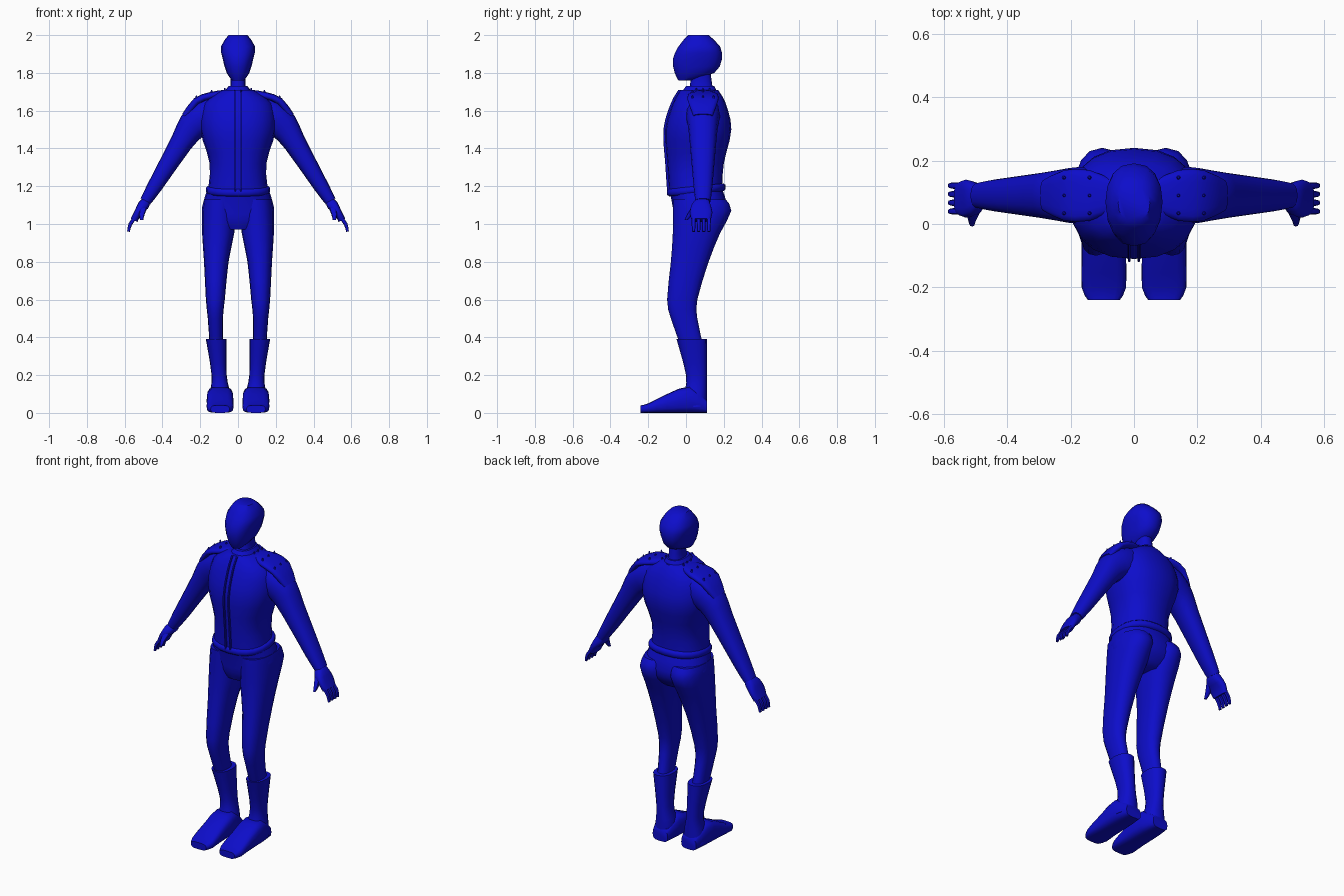
import bpy, bmesh, math
from mathutils import Vector

cube = bpy.data.objects.get("Cube")
if cube:
    bpy.data.objects.remove(cube)

blue = bpy.data.materials.new("deep_blue")
blue.use_nodes = True
colour = (.004, .004, .6, 1)
blue.diffuse_color = colour
blue.node_tree.nodes["Principled BSDF"].inputs["Base Color"].default_value = colour


def spline(a, b, c, d, t):
    """Smooth blend from b to c, guided by the neighbours a and d."""
    return b + (c - a) * (t / 2) + (a * 2 - b * 5 + c * 4 - d) * (t * t / 2) + (b * 3 - a - c * 3 + d) * (t ** 3 / 2)


def refine(rings, steps):
    """Insert smooth in-between rings."""
    result = []
    last = len(rings) - 1
    for i in range(last):
        near = [rings[max(0, min(last, i + k))] for k in (-1, 0, 1, 2)]
        for step in range(steps):
            result.append([spline(*parts, step / steps) for parts in zip(*near)])
    return result + [rings[last]]


def loft(name, rings, sides=16, power=.85, steps=2, mirror=False):
    """Skin rings of (centre, u, v), cap the ends and shade smooth."""
    rings = [[Vector(part) for part in ring] for ring in rings]
    bm = bmesh.new()
    loops = []
    for centre, u, v in refine(rings, steps):
        loop = []
        for i in range(sides):
            angle = math.tau * i / sides
            c, s = math.cos(angle), math.sin(angle)
            across = u * math.copysign(abs(c) ** power, c)
            along = v * math.copysign(abs(s) ** power, s)
            loop.append(bm.verts.new(centre + across + along))
        loops.append(loop)
    for low, high in zip(loops, loops[1:]):
        for i in range(sides):
            j = (i + 1) % sides
            bm.faces.new((low[i], low[j], high[j], high[i]))
    bm.faces.new(loops[0])
    bm.faces.new(loops[-1])
    bmesh.ops.recalc_face_normals(bm, faces=bm.faces)
    mesh = bpy.data.meshes.new(name)
    bm.to_mesh(mesh)
    bm.free()
    mesh.materials.append(blue)
    part = bpy.data.objects.new(name, mesh)
    bpy.context.collection.objects.link(part)
    bpy.ops.object.select_all(action='DESELECT')
    part.select_set(True)
    bpy.context.view_layer.objects.active = part
    bpy.ops.object.shade_smooth_by_angle(angle=math.radians(50))
    if mirror:
        part.modifiers.new("other_side", 'MIRROR')
    return part


def level(z, left, right, front, back):
    """Horizontal ring from its extents."""
    centre = ((left + right) / 2, (front + back) / 2, z)
    return centre, ((right - left) / 2, 0, 0), (0, (back - front) / 2, 0)


def column(name, rows, **options):
    """Central part from rows of height, half width, front and back."""
    return loft(name, [level(z, -w, w, front, back) for z, w, front, back in rows], **options)


def pillar(name, rows, **options):
    """Mirrored upright part from rows of extents."""
    return loft(name, [level(*row) for row in rows], mirror=True, **options)


def limb(name, rows, **options):
    """Mirrored part along a path of x, y, z, thickness and depth."""
    rings = []
    for i, (x, y, z, thick, deep) in enumerate(rows):
        before, after = rows[max(i - 1, 0)], rows[min(i + 1, len(rows) - 1)]
        way = Vector((after[0] - before[0], 0, after[2] - before[2])).normalized()
        rings.append(((x, y, z), (-way.z * thick, 0, way.x * thick), (0, deep, 0)))
    return loft(name, rings, mirror=True, **options)


# Head, neck and collar
column("head", [(1.76, .03, -.04, .03), (1.8, .06, -.06, .15), (1.87, .08, -.07, .19),
                (1.94, .09, -.04, .18), (2, .05, .01, .12)])
column("neck", [(1.68, .06, .01, .15), (1.73, .04, .02, .14), (1.8, .04, .03, .13)])
column("collar", [(1.69, .08, -.03, .17), (1.73, .05, 0, .15)], steps=1)

# Jacket body with a pair of raised zip edges
body = [(1.17, .16, -.09, .19), (1.32, .15, -.1, .2), (1.5, .2, -.11, .24),
        (1.64, .18, -.07, .21), (1.71, .08, -.03, .17)]
column("jacket_body", body, sides=20, steps=3)
pillar("zip_edges", [(z, .01, .02, front - .01, front + .02) for z, w, front, back in body],
       sides=8, power=.5, steps=3)

# Waistband, dipping at the front
waist = Vector((.16, -.09, .2))
band = []
for z, grow in ((1.16, 0), (1.17, .01), (1.19, .01), (1.2, 0)):
    band.append((z, waist.x + grow, waist.y - grow, waist.z + grow))
waistband = column("waistband", band, sides=20, steps=1)
for vertex in waistband.data.vertices:
    vertex.co.z += (vertex.co.y - .05) / 10

# Hips and trouser legs
column("hips", [(1.19, .16, -.09, .19), (1.09, .19, -.07, .22), (1.02, .18, -.06, .2),
                (.97, .1, -.04, .15)], sides=20)
pillar("legs", [(1.13, .01, .18, -.07, .21), (1.07, .01, .19, -.07, .24), (.95, .02, .19, -.07, .18),
                (.8, .05, .18, -.08, .12), (.6, .07, .17, -.1, .06), (.5, .08, .16, -.08, .06),
                (.36, .08, .15, -.03, .09)])

# Boots, with a flared cuff
pillar("boot_shafts", [(.39, .06, .17, -.05, .11), (.2, .06, .14, 0, .11),
                       (.1, .04, .15, -.01, .11), (.03, .04, .16, -.03, .11)], steps=3)
pillar("boot_cuffs", [(.37, .07, .16, -.04, .1), (.39, .06, .17, -.05, .11)], steps=1)
feet = []
for y, w, height in ((.11, .05, .07), (.02, .07, .14), (-.1, .07, .1), (-.2, .07, .05), (-.24, .05, .04)):
    feet.append(((.095, y, height / 2), (w, 0, 0), (0, 0, height / 2)))
loft("feet", feet, power=.6, mirror=True)

# Sleeves
limb("sleeves", [(.1, .09, 1.6, .09, .08), (.17, .09, 1.57, .09, .09), (.24, .09, 1.52, .08, .08),
                 (.3, .09, 1.43, .06, .07), (.44, .09, 1.2, .04, .05), (.49, .09, 1.12, .03, .04)])

# Shoulder pads with rows of studs
pads = [(.07, 1.69, .05), (.14, 1.68, .08), (.22, 1.65, .08), (.28, 1.57, .05)]
limb("shoulder_pads", [(x, .09, z, .02, w) for x, z, w in pads], power=.7)
for x, z, w in pads[:3]:
    for y in (.09 - w * .7, .09, .09 + w * .7):
        studs = []
        for top, r in ((z, .01), (z + .03, .003)):
            studs.append((top, x - r, x + r, y - r, y + r))
        pillar("studs", studs, sides=8, power=1, steps=1)

# Hands, fingers and thumbs
limb("palms", [(.48, .09, 1.13, .02, .03), (.5, .08, 1.1, .03, .05), (.53, .08, 1.06, .02, .06),
               (.55, .08, 1.02, .02, .05)], power=.7)
for k in range(4):
    y = .04 + k * .027
    limb("fingers", [(.54, y, 1.04, .01, .01), (.57, y, 1, .01, .01), (.58, y, .96, .007, .008)], sides=8)
limb("thumbs", [(.5, .05, 1.09, .02, .02), (.51, .02, 1.05, .015, .015), (.51, 0, 1.02, .008, .008)], sides=8)
